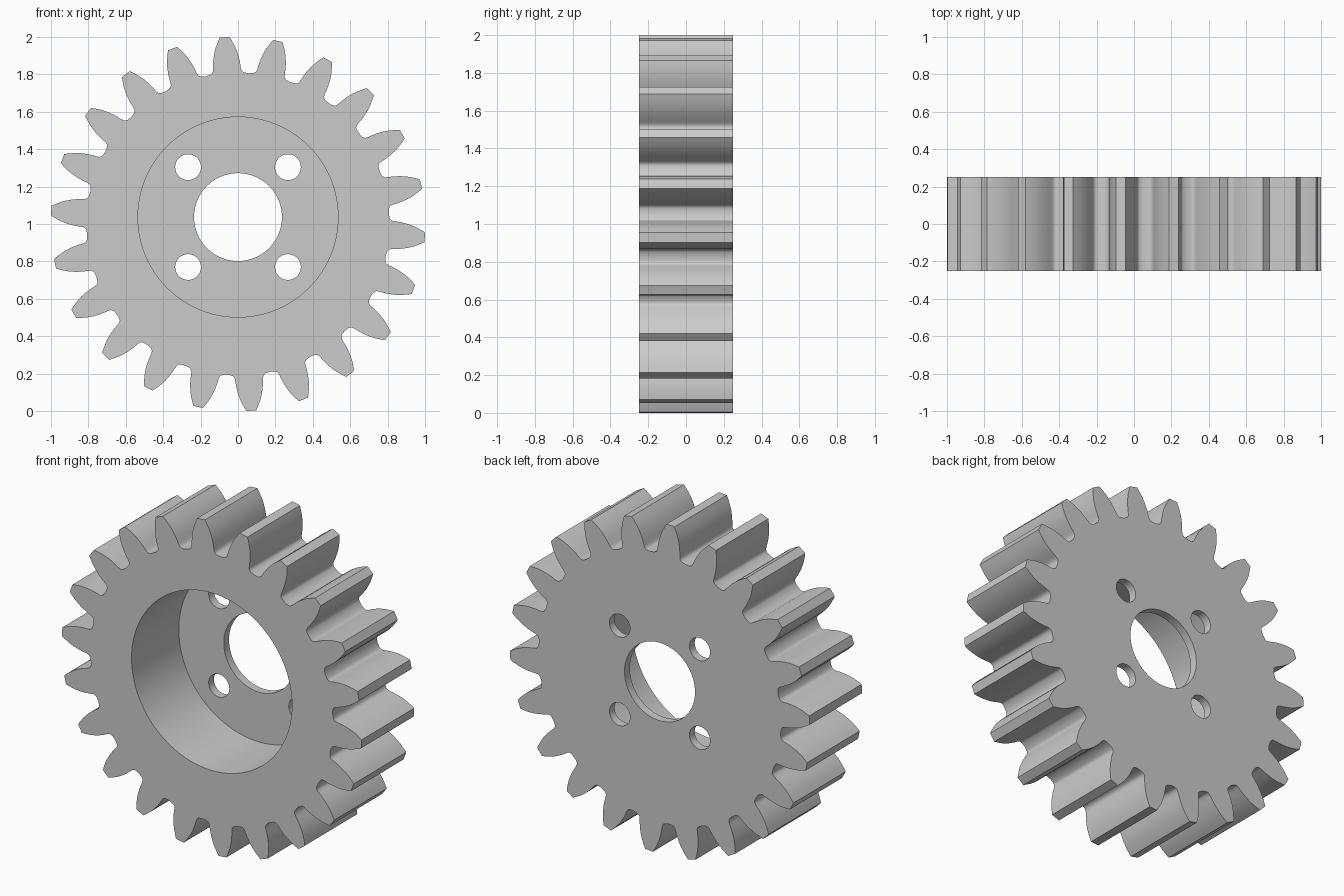
import bpy
import bmesh
from math import sin, cos, atan2, pi, hypot

TEETH = 22
HALF_WIDTH = 0.25
BORE_Z = 1.037          # the bores sit slightly above the tooth ring centre
PITCH = 2 * pi / TEETH
FIRST_TOOTH = pi / 2 + PITCH / 4

# Half a tooth from root to tip: (distance along tooth axis, half width)
HALF_TOOTH = [(0.806, 0.092), (0.811, 0.083), (0.820, 0.077), (0.835, 0.0745),
              (0.86, 0.0725), (0.89, 0.068), (0.92, 0.061), (0.95, 0.051),
              (0.98, 0.037), (1.001, 0.026)]

cube = bpy.data.objects.get("Cube")
if cube:
    bpy.data.objects.remove(cube, do_unlink=True)

steel = bpy.data.materials.new("plain_grey")
steel.use_nodes = True
steel.diffuse_color = (0.6, 0.6, 0.6, 1)
steel.node_tree.nodes["Principled BSDF"].inputs["Base Color"].default_value = (0.6, 0.6, 0.6, 1)


def prism(name, outline, y0, y1):
    """Extrude an x-z outline from y0 to y1."""
    bm = bmesh.new()
    face = bm.faces.new([bm.verts.new((x, y0, z)) for x, z in outline])
    new = bmesh.ops.extrude_face_region(bm, geom=[face])["geom"]
    top = [v for v in new if isinstance(v, bmesh.types.BMVert)]
    bmesh.ops.translate(bm, verts=top, vec=(0, y1 - y0, 0))
    bmesh.ops.recalc_face_normals(bm, faces=bm.faces)
    mesh = bpy.data.meshes.new(name)
    bm.to_mesh(mesh)
    bm.free()
    mesh.materials.append(steel)
    obj = bpy.data.objects.new(name, mesh)
    bpy.context.collection.objects.link(obj)
    return obj


def circle(x, z, radius, sides):
    return [(x + radius * cos(2 * pi * i / sides), z + radius * sin(2 * pi * i / sides))
            for i in range(sides)]


# Toothed outline: rising flank, falling flank, then the middle of the root
outline = []
for i in range(TEETH):
    axis = FIRST_TOOTH + i * PITCH
    flank = [(hypot(r, w), atan2(w, r)) for r, w in HALF_TOOTH]
    points = [(r, -a) for r, a in flank] + flank[::-1] + [(0.808, PITCH / 2)]
    outline += [(r * cos(axis + a), 1 + r * sin(axis + a)) for r, a in points]
gear = prism("gear_body", outline, -HALF_WIDTH, HALF_WIDTH)

# Front recess, central bore and four bolt holes
cutters = [prism("recess_cutter", circle(0, BORE_Z, 0.535, 96), -0.4, 0.2),
           prism("bore_cutter", circle(0, BORE_Z, 0.235, 64), 0.1, 0.4)]
for sx in (-1, 1):
    for sz in (-1, 1):
        cutters.append(prism("bolt_hole_cutter",
                             circle(sx * 0.267, BORE_Z + sz * 0.267, 0.069, 32), 0.1, 0.4))

bpy.ops.object.select_all(action='DESELECT')
bpy.context.view_layer.objects.active = gear
gear.select_set(True)
for cutter in cutters:
    mod = gear.modifiers.new("cut", 'BOOLEAN')
    mod.operation = 'DIFFERENCE'
    mod.solver = 'EXACT'
    mod.object = cutter
    bpy.ops.object.modifier_apply(modifier=mod.name)
    bpy.data.objects.remove(cutter, do_unlink=True)

bpy.ops.object.shade_smooth_by_angle(angle=pi / 6)
